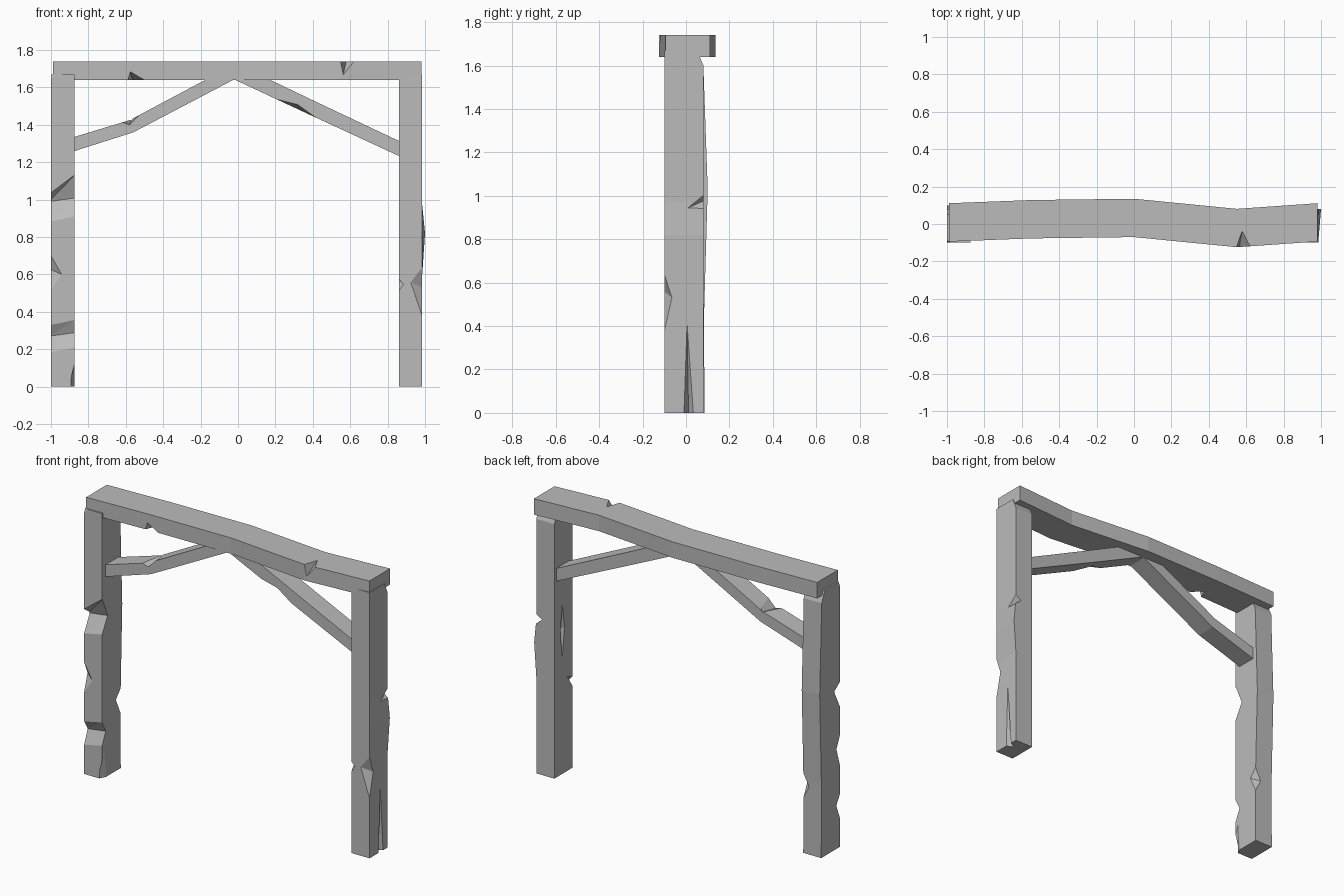
import bpy, bmesh

cube = bpy.data.objects.get("Cube")
if cube:
    bpy.data.objects.remove(cube, do_unlink=True)

grey = bpy.data.materials.new("weathered grey")
grey.use_nodes = True
COLOUR = (0.5, 0.5, 0.5, 1)
grey.diffuse_color = COLOUR
grey.node_tree.nodes["Principled BSDF"].inputs["Base Color"].default_value = COLOUR


def finish(name, bm):
    bmesh.ops.recalc_face_normals(bm, faces=bm.faces)
    mesh = bpy.data.meshes.new(name)
    bm.to_mesh(mesh)
    bm.free()
    mesh.materials.append(grey)
    obj = bpy.data.objects.new(name, mesh)
    bpy.context.collection.objects.link(obj)
    return obj


def loft(name, rings):
    """Join four-cornered rings into a closed timber."""
    bm = bmesh.new()
    loops = [[bm.verts.new(p) for p in ring] for ring in rings]
    for a, b in zip(loops, loops[1:]):
        for i in range(4):
            j = (i + 1) % 4
            bm.faces.new((a[i], a[j], b[j], b[i]))
    bm.faces.new(loops[0])
    bm.faces.new(loops[-1])
    return finish(name, bm)


def chip(timber, *points):
    """Cut the convex hull of a few points out of a timber."""
    bm = bmesh.new()
    for p in points:
        bm.verts.new(p)
    bmesh.ops.convex_hull(bm, input=bm.verts)
    cutter = finish(timber.name + "_chip_cutter", bm)
    cutter.hide_render = True
    cutter.hide_set(True)
    cutter.display_type = 'WIRE'
    mod = timber.modifiers.new("chip", 'BOOLEAN')
    mod.operation = 'DIFFERENCE'
    mod.solver = 'EXACT'
    mod.object = cutter
    cutters.append(cutter)


def apply_chips(timber):
    """Bake the cuts into the timber and drop the cutters."""
    graph = bpy.context.evaluated_depsgraph_get()
    mesh = bpy.data.meshes.new_from_object(timber.evaluated_get(graph))
    timber.modifiers.clear()
    timber.data = mesh


cutters = []

# Top beam, wavering front to back
beam = loft("top_beam", [
    [(x, y - .102, 1.64), (x, y + .103, 1.64), (x, y + .103, 1.74), (x, y - .102, 1.74)]
    for x, y in [(-.99, .008), (-.55, .025), (0, .032), (.55, -.022), (.98, .008)]])
chip(beam, (.54, -.14, 1.75), (.64, -.14, 1.75), (.56, -.14, 1.655), (.58, -.025, 1.75))
chip(beam, (-.58, -.1, 1.70), (-.46, -.1, 1.63), (-.6, -.1, 1.63), (-.56, 0, 1.63))


# Posts: each ring gives height, outward bulge of the back and of the outer back corner
def post(name, x0, x1, stations):
    return loft(name, [
        [(x0, -.1, z), (x1, -.1, z), (x1 + corner, .08 + back, z), (x0, .08 + back, z)]
        for z, back, corner in stations])


right_post = post("right_post", -1, -.875,
                  [(0, .005, 0), (.45, .003, 0), (1.03, .02, 0), (1.6, 0, 0), (1.67, -.03, 0)])
left_post = post("left_post", .86, .985,
                 [(0, 0, 0), (.6, 0, 0), (.82, 0, .015), (.97, 0, 0), (1.6, 0, 0), (1.67, -.03, 0)])

# Right post: two deep front gouges, chipped edges and a foot crack
for outer, inner, tip, low, depth in [(1.03, 1.14, 1.0, .88, .055), (.33, .36, .28, .18, .035)]:
    chip(right_post,
         (-1.01, -.101, outer), (-.865, -.101, inner), (-1.01, -.1 + depth, tip - .01),
         (-.865, -.1 + depth, tip + .01), (-1.01, -.101, low), (-.865, -.101, low + .03),
         (-1.01, -.13, outer), (-.865, -.13, inner), (-1.01, -.13, low), (-.865, -.13, low))
chip(right_post, (-1.02, -.12, .78), (-1.02, -.12, .42), (-.94, -.102, .6), (-1.01, -.06, .63))
chip(right_post, (-.86, .10, .55), (-.86, .10, .28), (-.92, .09, .42), (-.87, .03, .45))
chip(right_post, (-.865, -.11, .12), (-.9, -.11, -.01), (-.865, -.11, -.01),
     (-.865, -.04, -.01), (-.865, -.07, .25))
chip(right_post, (-1.01, -.11, 1.6), (-1.01, -.11, 1.7), (-.95, -.11, 1.68), (-1.01, -.08, 1.68))

# Left post: foot crack on the outer face, chipped edges and an inner hollow
chip(left_post, (.99, -.012, -.01), (.99, .037, -.01), (.99, .004, .46), (.94, .012, -.01))
chip(left_post, (.99, -.105, .66), (.99, -.105, .34), (.92, -.102, .56), (.988, -.063, .53))
chip(left_post, (.99, 0, .94), (1.0, .09, 1.02), (1.0, .09, .93), (.94, .09, .98))
chip(left_post, (.855, -.105, .58), (.855, -.105, .5), (.885, -.102, .545), (.855, -.04, .6))
chip(left_post, (.855, 0, 1.1), (.855, 0, .7), (.855, -.025, .92), (.855, .025, .88), (.885, 0, .9))


# Braces: each station gives the upper and lower edge points
def brace(name, stations):
    return loft(name, [
        [(xu, -.065, zu), (xu, .06, zu), (xl, .06, zl), (xl, -.065, zl)]
        for xu, zu, xl, zl in stations])


right_brace = brace("right_brace", [
    (-.9, 1.328, -.9, 1.252), (-.58, 1.425, -.56, 1.36), (-.1, 1.68, .05, 1.68)])
chip(right_brace, (-.64, -.07, 1.42), (-.58, -.07, 1.40), (-.51, -.07, 1.47),
     (-.6, -.07, 1.45), (-.57, .07, 1.425), (-.56, .07, 1.46))
left_brace = brace("left_brace", [
    (.09, 1.68, -.1, 1.68), (.38, 1.541, .36, 1.465), (.89, 1.3, .89, 1.22)])
chip(left_brace, (.18, -.07, 1.545), (.46, -.07, 1.41), (.32, -.07, 1.51),
     (.3, .03, 1.48), (.3, -.07, 1.44))

# Bake every cut
bpy.context.view_layer.update()
for timber in (beam, right_post, left_post, right_brace, left_brace):
    apply_chips(timber)
for cutter in cutters:
    bpy.data.objects.remove(cutter, do_unlink=True)
